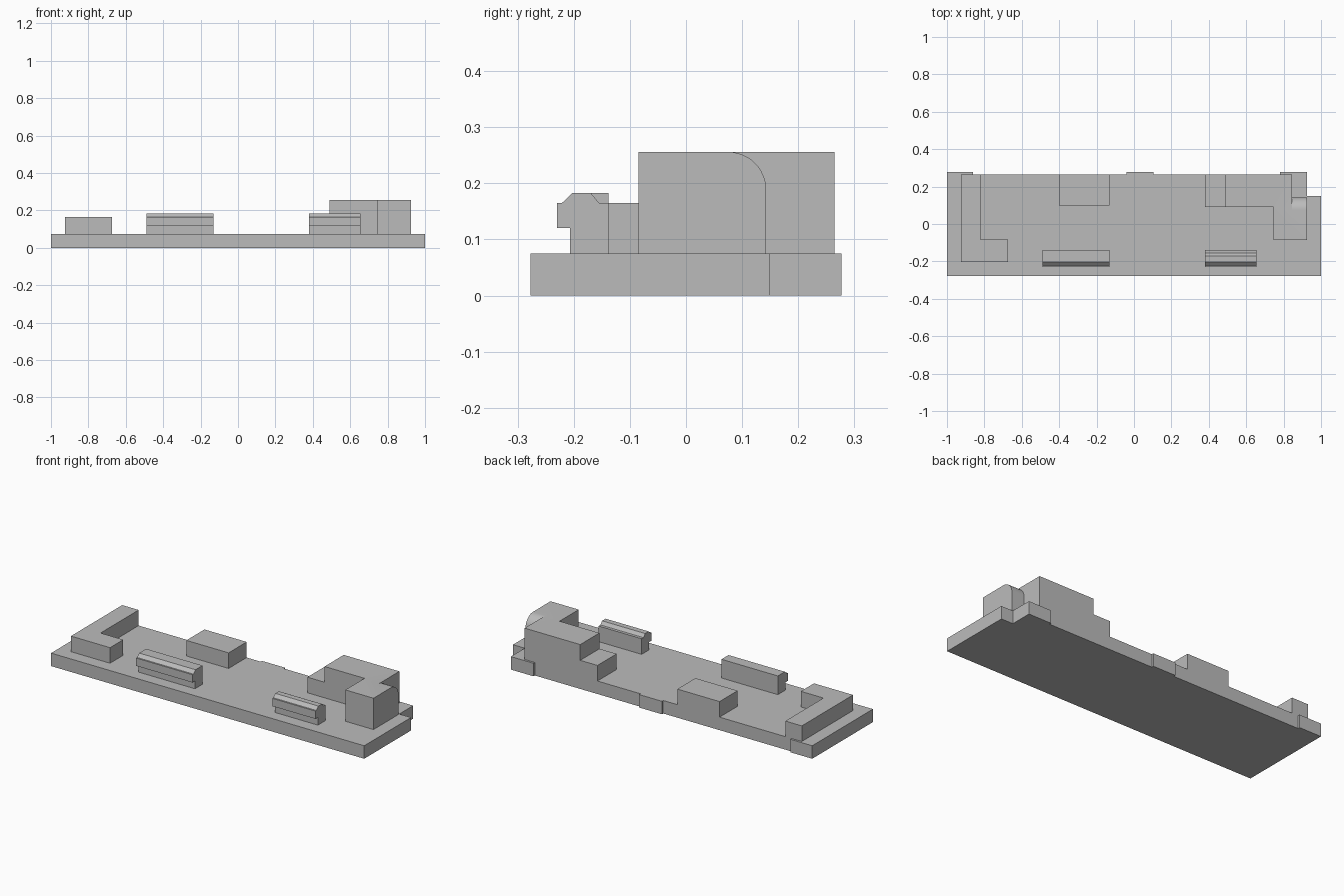
import bpy, bmesh, math
from mathutils import Vector

cube = bpy.data.objects.get("Cube")
if cube:
    bpy.data.objects.remove(cube, do_unlink=True)

grey = bpy.data.materials.new("plain_grey")
grey.use_nodes = True
grey.diffuse_color = (0.5, 0.5, 0.5, 1)
grey.node_tree.nodes["Principled BSDF"].inputs["Base Color"].default_value = (0.5, 0.5, 0.5, 1)


def prism(name, outline, start, end, axis="z"):
    """Extrude an (x, y) outline along z, or a (y, z) outline along x."""
    bm = bmesh.new()
    place = (lambda p: (p[0], p[1], start)) if axis == "z" else (lambda p: (start, p[0], p[1]))
    face = bm.faces.new([bm.verts.new(place(p)) for p in outline])
    extruded = bmesh.ops.extrude_face_region(bm, geom=[face])
    shift = Vector((0, 0, end - start)) if axis == "z" else Vector((end - start, 0, 0))
    moved = [v for v in extruded["geom"] if isinstance(v, bmesh.types.BMVert)]
    bmesh.ops.translate(bm, verts=moved, vec=shift)
    bmesh.ops.recalc_face_normals(bm, faces=bm.faces)
    mesh = bpy.data.meshes.new(name)
    bm.to_mesh(mesh)
    bm.free()
    mesh.materials.append(grey)
    obj = bpy.data.objects.new(name, mesh)
    bpy.context.collection.objects.link(obj)
    return obj


def rect(x0, x1, y0, y1):
    return [(x0, y0), (x1, y0), (x1, y1), (x0, y1)]


DECK, LOW, HIGH = 0.075, 0.165, 0.256
BACK, TAB, FRONT = 0.265, 0.277, -0.277

# Base plate with three rear tabs and a notched corner
prism("base_plate", [
    (-1, FRONT), (1, FRONT), (1, 0.15), (0.925, 0.15), (0.925, TAB), (0.78, TAB),
    (0.78, BACK), (0.105, BACK), (0.105, TAB), (-0.04, TAB), (-0.04, BACK),
    (-0.86, BACK), (-0.86, TAB), (-1, TAB)], 0, DECK)

# Low blocks
prism("right_corner_block", [
    (-0.925, -0.203), (-0.675, -0.203), (-0.675, -0.083), (-0.82, -0.083),
    (-0.82, BACK), (-0.925, BACK)], DECK, LOW)
prism("rear_block", rect(-0.4, -0.13, 0.1, BACK), DECK, LOW)
prism("step_block", rect(0.38, 0.49, 0.09, BACK), DECK, LOW)

# Tall block with a rounded cut in its rear outer corner
tall = prism("tall_corner_block", [
    (0.49, 0.09), (0.745, 0.09), (0.745, -0.085), (0.925, -0.085),
    (0.925, BACK), (0.49, BACK)], DECK, HIGH)
radius, wall = 0.068, 0.143
arc = []
for i in range(13):
    a = math.pi / 2 * i / 12
    arc.append((wall - radius + radius * math.sin(a), HIGH - radius + radius * math.cos(a)))
cutter = prism("corner_cutter", arc + [(wall, 0.05), (0.3, 0.05), (0.3, 0.3), (arc[0][0], 0.3)],
               0.845, 1, "x")
cutter.hide_render = True
cut = tall.modifiers.new("corner_cut", "BOOLEAN")
cut.operation, cut.solver, cut.object = "DIFFERENCE", "EXACT", cutter
bpy.context.view_layer.update()
depsgraph = bpy.context.evaluated_depsgraph_get()
result = bpy.data.meshes.new_from_object(tall.evaluated_get(depsgraph))
tall.modifiers.clear()
tall.data = result
bpy.data.objects.remove(cutter, do_unlink=True)
bpy.ops.object.select_all(action="DESELECT")
tall.select_set(True)
bpy.context.view_layer.objects.active = tall
bpy.ops.object.shade_smooth_by_angle(angle=math.radians(30))

# Front rails with an overhanging, chamfered lip
lip = [(-0.207, DECK), (-0.207, 0.12), (-0.23, 0.12), (-0.23, LOW), (-0.221, LOW), (-0.202, 0.183)]
prism("right_rail", lip + [(-0.138, 0.183), (-0.138, DECK)], -0.49, -0.13, "x")
prism("left_rail", lip + [(-0.17, 0.183), (-0.155, LOW), (-0.138, LOW), (-0.138, DECK)],
      0.38, 0.655, "x")
